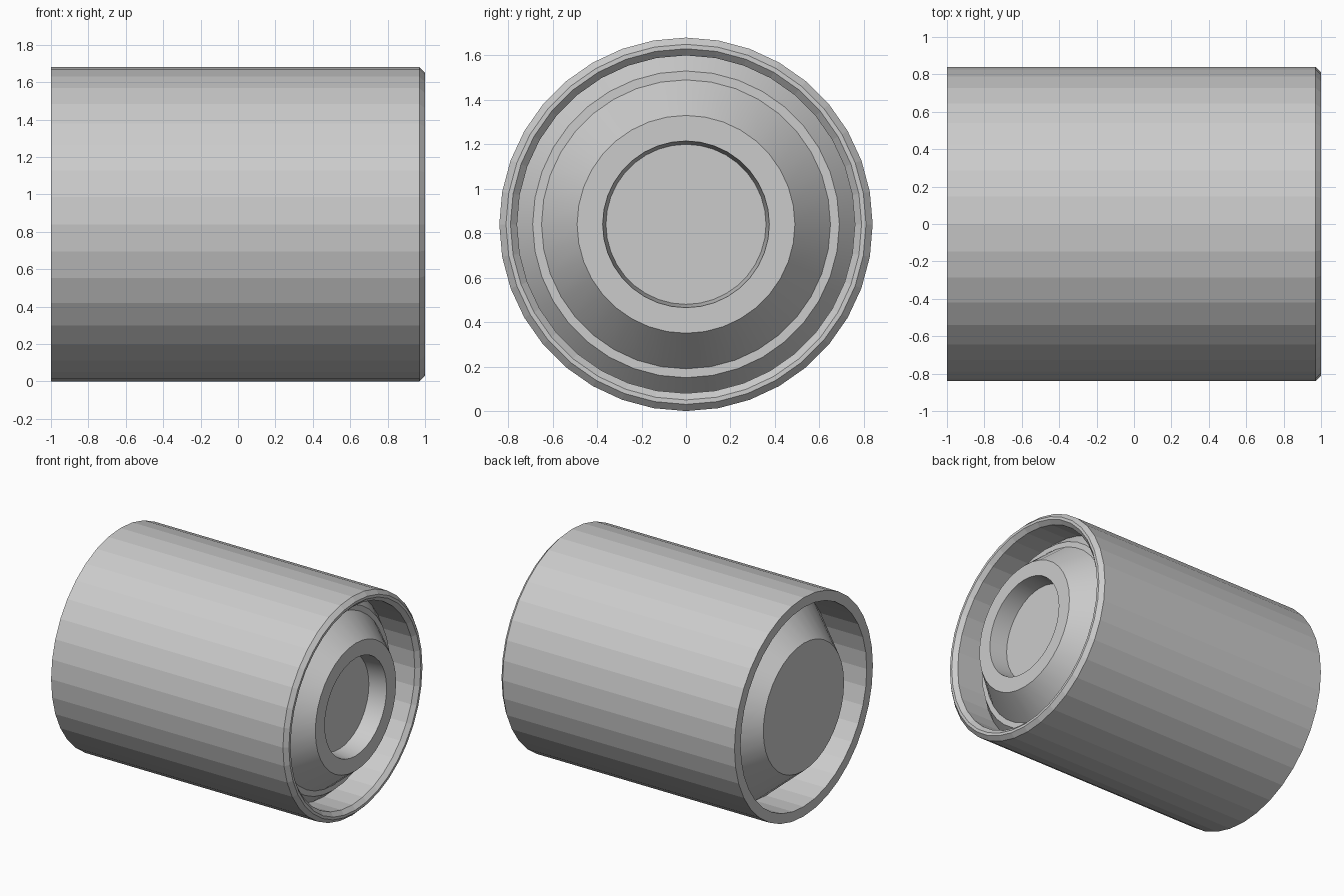
import bpy, bmesh
from math import sin, cos, tau

if "Cube" in bpy.data.objects:
    bpy.data.objects.remove(bpy.data.objects["Cube"])

SIDES = 36
AXIS_Z = 0.84

# Profile from the rear face centre, over the sleeve, into the front recess:
# (x, radius, smooth strip leading to the next point)
PROFILE = [
    (-1.00, 0.49, True),    # rear core face, then cone down to the sleeve
    (-0.68, 0.765, False),  # rear groove bottom, then sleeve inner wall
    (-1.00, 0.765, False),  # rear rim
    (-1.00, 0.84, False),   # outer barrel
    (0.97, 0.84, False),    # front outer chamfer
    (1.00, 0.81, False),    # front rim
    (1.00, 0.79, False),    # front inner chamfer
    (0.97, 0.76, False),    # sleeve inner wall
    (0.73, 0.76, True),     # lower cone of the core
    (0.81, 0.69, False),    # flat step
    (0.81, 0.65, True),     # upper cone of the core
    (1.00, 0.49, False),    # front core face
    (1.00, 0.375, True),    # centre recess wall
    (0.86, 0.36, False),    # recess floor
]


def lathe_x(name, profile):
    """Turn a profile around the x axis and cap both ends."""
    bm = bmesh.new()
    rings = []
    for x, r, _ in profile:
        rings.append([bm.verts.new((x, r * sin(tau * i / SIDES),
                                    AXIS_Z + r * cos(tau * i / SIDES)))
                      for i in range(SIDES)])
    for a, b, (_, _, smooth) in zip(rings, rings[1:], profile):
        for i in range(SIDES):
            j = (i + 1) % SIDES
            bm.faces.new((a[i], a[j], b[j], b[i])).smooth = smooth
    bm.faces.new(rings[0])
    bm.faces.new(rings[-1])
    bmesh.ops.recalc_face_normals(bm, faces=bm.faces[:])
    mesh = bpy.data.meshes.new(name)
    bm.to_mesh(mesh)
    bm.free()
    obj = bpy.data.objects.new(name, mesh)
    bpy.context.collection.objects.link(obj)
    return obj


# Barrel sleeve with its conical core
lathe_x("roller_bushing", PROFILE)
